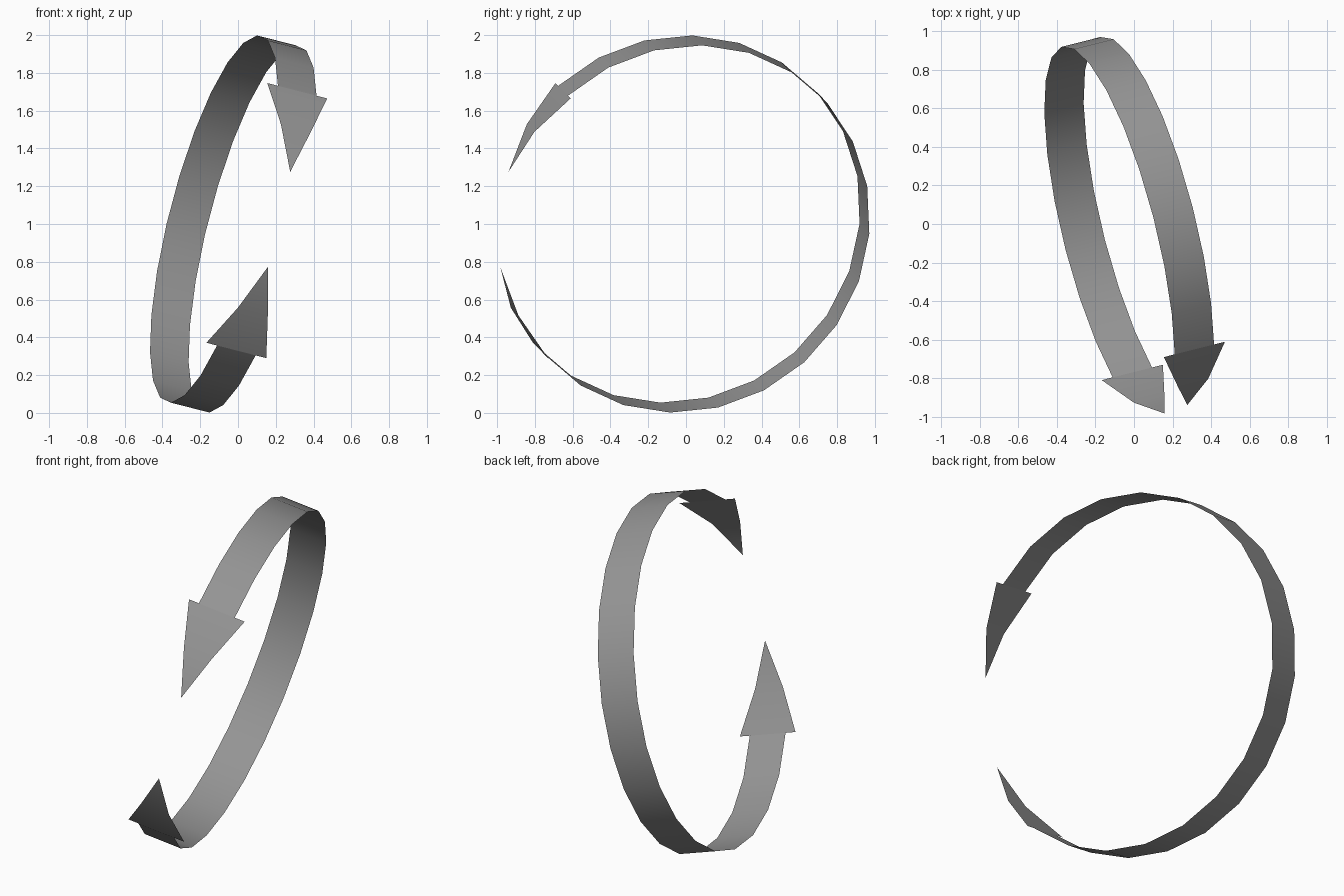
import bpy
import bmesh
import math
from mathutils import Vector

cube = bpy.data.objects.get("Cube")
if cube:
    bpy.data.objects.remove(cube, do_unlink=True)

# Tilted ring frame: axis runs across the ribbon, up and back span the ring plane
AXIS = Vector((0.94, 0.237, -0.241)).normalized()
UP = (Vector((0, 0, 1)) - AXIS * AXIS.z).normalized()
BACK = UP.cross(AXIS).normalized()
CENTER = Vector((-0.025, -0.025, 1.0))
RADIUS = 1.002
STEP = math.radians(15)
OFFSET = math.radians(1.5)
BAND_WIDTH = 0.217
HEAD_WIDTH = 0.337

grey = bpy.data.materials.new("mid grey")
grey.use_nodes = True
colour = (0.3, 0.3, 0.3, 1)
grey.diffuse_color = colour
grey.node_tree.nodes["Principled BSDF"].inputs["Base Color"].default_value = colour


def ribbon(name, rows):
    """Sheet along the ring; rows are (step number, width), zero width is a tip."""
    bm = bmesh.new()
    loops = []
    for step, width in rows:
        angle = step * STEP + OFFSET
        p = CENTER + RADIUS * (math.cos(angle) * UP + math.sin(angle) * BACK)
        sides = (-0.5, 0.5) if width else (0,)
        loops.append([bm.verts.new(p + AXIS * width * s) for s in sides])
    for a, b in zip(loops, loops[1:]):
        face = bm.faces.new(a + b[::-1])
        face.normal_update()
        # Face away from the ring centre
        if face.normal.dot(face.calc_center_median() - CENTER) < 0:
            face.normal_flip()
    mesh = bpy.data.meshes.new(name)
    bm.to_mesh(mesh)
    bm.free()
    mesh.materials.append(grey)
    obj = bpy.data.objects.new(name, mesh)
    bpy.context.collection.objects.link(obj)
    bpy.ops.object.select_all(action="DESELECT")
    obj.select_set(True)
    bpy.context.view_layer.objects.active = obj
    bpy.ops.object.shade_smooth_by_angle(angle=math.radians(30))
    return obj


# Curved band between the two necks
FIRST, LAST = -3, 15
ribbon("band", [(i, BAND_WIDTH) for i in range(FIRST, LAST + 1)])

# Arrow heads, each tapering over two steps to a point
for name, neck, way in (("upper_arrow_head", FIRST, -1), ("lower_arrow_head", LAST, 1)):
    ribbon(name, [(neck + way * k, HEAD_WIDTH * (1 - k / 2)) for k in range(3)])
